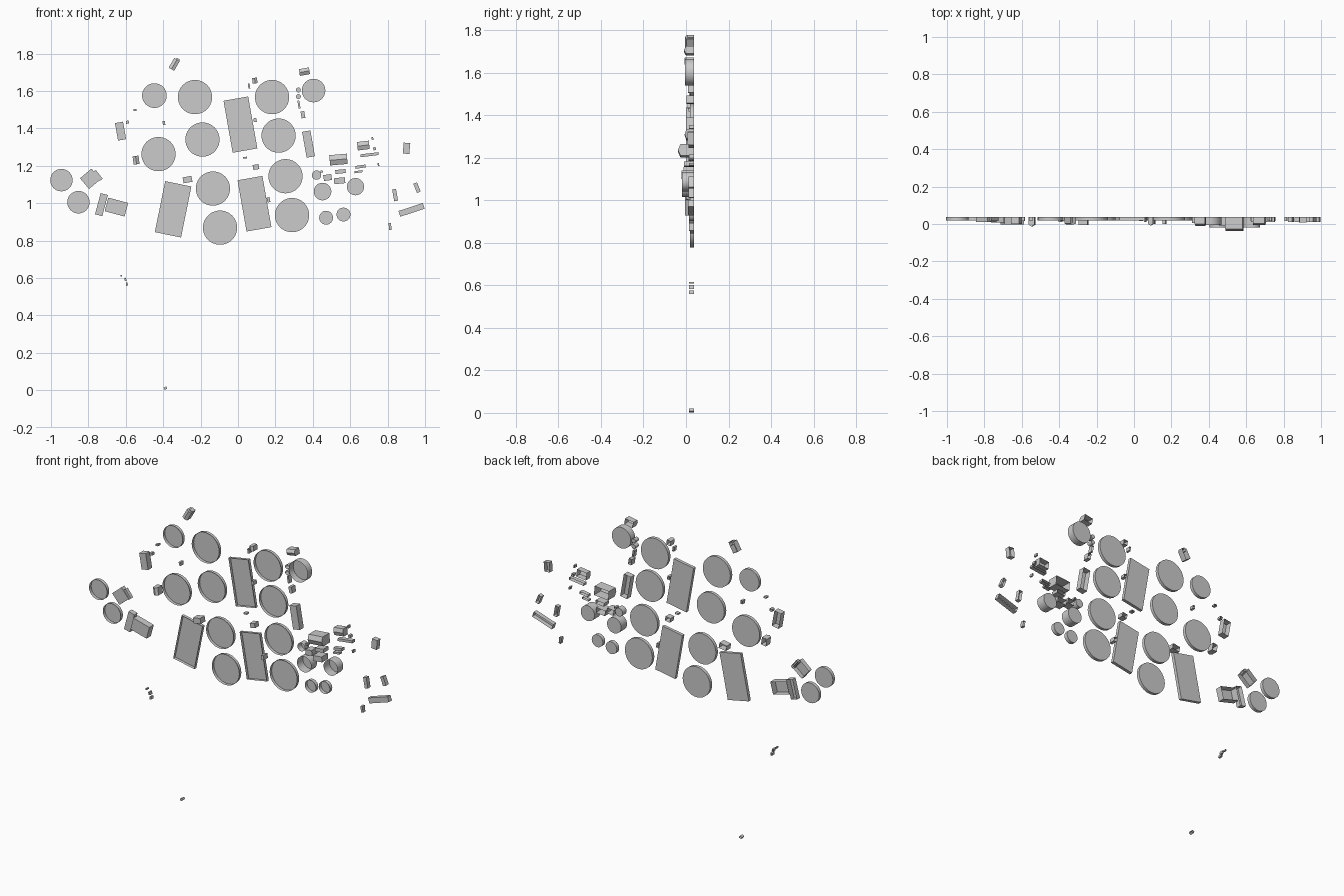
import bpy, bmesh, math
from mathutils import Vector

BACK = 0.038      # shared base plane of every part

mat = bpy.data.materials.new("light_grey")
mat.diffuse_color = (0.6, 0.6, 0.6, 1)


def finish(name, bm, smooth=False):
    bm.verts.ensure_lookup_table()
    bm.faces.ensure_lookup_table()
    bmesh.ops.recalc_face_normals(bm, faces=bm.faces[:])
    bm.normal_update()
    # open shells: make sure the cap and walls face outward
    mid = sum((v.co for v in bm.verts), Vector()) / len(bm.verts)
    if sum((f.calc_center_median() - mid).dot(f.normal) * f.calc_area() for f in bm.faces) < 0:
        bmesh.ops.reverse_faces(bm, faces=bm.faces[:])
    me = bpy.data.meshes.new(name)
    bm.to_mesh(me)
    bm.free()
    me.materials.append(mat)
    if smooth:
        me.shade_smooth()
        me.set_sharp_from_angle(angle=math.radians(35))
    bpy.context.collection.objects.link(bpy.data.objects.new(name, me))


def shell(name, outline, front, cap, ridge=0.0, smooth=False):
    """Walls from the base plane to the front, capped at 'front' or 'back'."""
    bm = bmesh.new()
    a = [bm.verts.new((x, front, z)) for x, z in outline]
    b = [bm.verts.new((x, BACK, z)) for x, z in outline]
    n = len(a)
    for i in range(n):
        j = (i + 1) % n
        bm.faces.new((a[i], a[j], b[j], b[i]))
    if ridge:
        # pitched roof, ridge along the longer side
        if (a[0].co - a[1].co).length < (a[1].co - a[2].co).length:
            a = a[1:] + a[:1]
        r = []
        for p, q in ((a[3], a[0]), (a[1], a[2])):
            c = (p.co + q.co) / 2
            r.append(bm.verts.new((c.x, front - ridge, c.z)))
        bm.faces.new((a[0], a[1], r[1], r[0]))
        bm.faces.new((a[2], a[3], r[0], r[1]))
        bm.faces.new((a[3], a[0], r[0]))
        bm.faces.new((a[1], a[2], r[1]))
    else:
        bm.faces.new(a if cap == 'front' else b)
    finish(name, bm, smooth)


def disc(name, x, z, r, front, n=40):
    pts = [(x + r * math.cos(2 * math.pi * i / n), z + r * math.sin(2 * math.pi * i / n))
           for i in range(n)]
    shell(name, pts, front, 'back', smooth=True)


def rect(name, x, z, w, h, deg, front, cap='front', ridge=0.0):
    c, s = math.cos(math.radians(deg)), math.sin(math.radians(deg))
    pts = [(x + u * w / 2 * c - v * h / 2 * s, z + u * w / 2 * s + v * h / 2 * c)
           for u, v in ((-1, -1), (1, -1), (1, 1), (-1, 1))]
    shell(name, pts, front, cap, ridge)


# large round tanks, open at the front
for x, z in ((-.23, 1.567), (.182, 1.567), (-.425, 1.262), (-.19, 1.34), (.217, 1.361),
             (-.134, 1.078), (.254, 1.144), (-.096, .869), (.289, .936)):
    disc("large_tank", x, z, .0915, .019)

# smaller tanks
for x, z, r, f in ((-.447, 1.575, .066, .019), (.404, 1.602, .063, -.005),
                   (-.944, 1.123, .06, .018), (-.853, 1.005, .06, .018),
                   (.452, 1.062, .047, -.018), (.628, 1.088, .046, -.018),
                   (.471, .922, .037, .015), (.564, .939, .037, .015),
                   (.42, 1.15, .025, .0)):
    disc("small_tank", x, z, r, f, 32)
for z in (1.605, 1.57):
    disc("tiny_tank", .323, z, .013, .005, 16)

# rectangular basins, open at the front
rect("basin", -.347, .967, .143, .278, -11.5, .019, 'back')
rect("basin", .013, 1.42, .134, .282, 10, .019, 'back')
rect("basin", .088, .997, .135, .278, 10, .019, 'back')

# left buildings
rect("left_hall", -.628, 1.385, .044, .095, 10, 0)
rect("left_block", -.65, .979, .11, .075, -15, -.004)
rect("left_wing", -.73, .992, .04, .117, -15, .008)
rect("corner_block", -.79, 1.13, .08, .075, 40, .01)
rect("corner_wing", -.75, 1.148, .02, .06, 38, .015)
rect("left_house", -.545, 1.23, .032, .045, 8, -.003, ridge=.01)

# pitched buildings
rect("top_house", -.341, 1.742, .034, .06, -30, .002, ridge=.006)
rect("top_house_end", -.324, 1.762, .022, .022, -30, .008)
rect("upper_right_house", .355, 1.703, .055, .036, 10, 0, ridge=.01)
rect("upper_mid_house", .09, 1.655, .026, .03, 8, 0, ridge=.008)
rect("main_house", .537, 1.233, .094, .055, 5, -.026, ridge=.012)
rect("east_house", .67, 1.308, .064, .045, 7, .002, ridge=.008)

# right hall and outlying buildings
rect("right_hall", .377, 1.316, .045, .14, 10, 0)
rect("far_block", .901, 1.293, .035, .058, -5, .008)
rect("far_shed", .84, 1.043, .021, .064, 10, .012)
rect("far_shed", .957, 1.083, .021, .053, 22, .012)
rect("far_long_shed", .928, .964, .137, .032, 18, .01)
rect("far_hut", .813, .875, .013, .037, 5, .015)

# small sheds between the tanks
for x, z, w, h, a, f in ((-.27, 1.126, .048, .032, 10, -.005), (.096, 1.193, .032, .027, 10, 0),
                         (.163, 1.018, .016, .027, 10, 0), (.091, 1.444, .016, .021, 10, .008),
                         (.037, 1.243, .021, .009, 5, .015), (.059, 1.626, .01, .027, 8, .012),
                         (-.551, 1.498, .016, .01, 5, .015), (-.591, 1.433, .016, .016, 10, .015),
                         (-.396, 1.428, .013, .021, 5, .012), (.326, 1.527, .01, .043, 10, .01),
                         (.347, 1.473, .02, .037, 10, .002)):
    rect("shed", x, z, w, h, a, f)

# packed cluster on the right
for x, z, w, h, a, f in ((.548, 1.169, .055, .021, 6, -.01), (.479, 1.137, .043, .032, 8, -.012),
                         (.543, 1.12, .059, .032, 6, -.02), (.447, 1.169, .013, .012, 8, .01),
                         (.703, 1.259, .098, .015, 7, .012), (.655, 1.195, .055, .015, 8, .012),
                         (.644, 1.168, .043, .011, 8, .015), (.719, 1.345, .009, .016, 8, .015),
                         (.73, 1.291, .014, .016, 8, .015), (.751, 1.206, .008, .016, 8, .015)):
    rect("cluster_shed", x, z, w, h, a, f)

# distant huts below
for x, z, w, h, a in ((-.623, .612, .008, .008, 0), (-.602, .592, .009, .018, 10),
                      (-.594, .567, .01, .016, 10), (-.388, .011, .015, .013, 30)):
    rect("distant_hut", x, z, w, h, a, .014)
